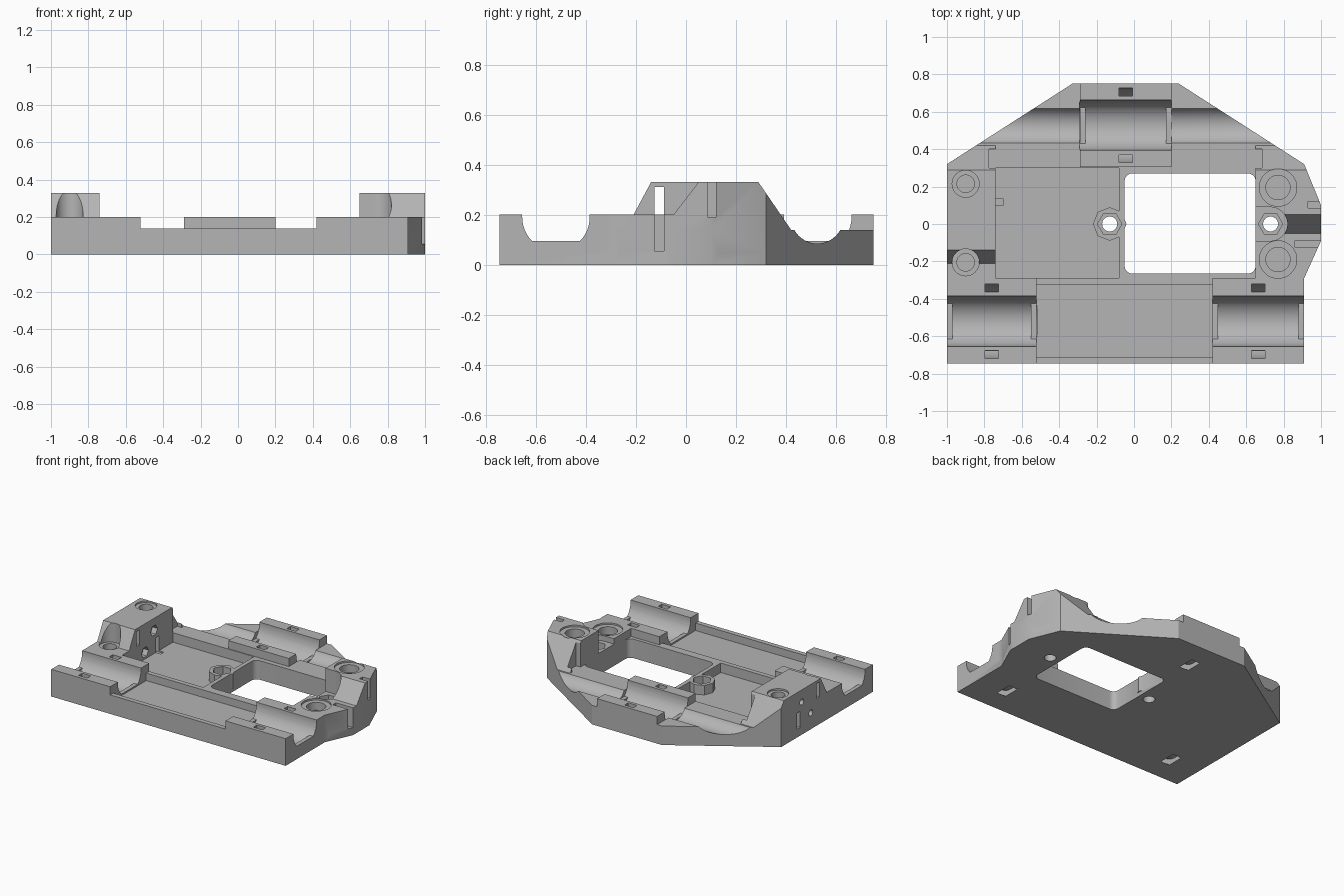
import bpy, math
from mathutils import Matrix, Vector

cube = bpy.data.objects.get("Cube")
if cube:
    bpy.data.objects.remove(cube, do_unlink=True)

grey = bpy.data.materials.new("plain_grey")
grey.use_nodes = True
grey.diffuse_color = (0.46, 0.46, 0.46, 1)
grey.node_tree.nodes["Principled BSDF"].inputs["Base Color"].default_value = grey.diffuse_color


def prism(points, lo, hi, axis="z", name="helper"):
    """Extrude a 2D profile: (x, y) along z, or (y, z) along x."""
    n = len(points)
    place = (lambda p, h: (p[0], p[1], h)) if axis == "z" else (lambda p, h: (h, p[0], p[1]))
    verts = [place(p, h) for h in (lo, hi) for p in points]
    faces = [tuple(reversed(range(n))), tuple(range(n, 2 * n))]
    faces += [(i, (i + 1) % n, n + (i + 1) % n, n + i) for i in range(n)]
    mesh = bpy.data.meshes.new(name)
    mesh.from_pydata(verts, [], faces)
    obj = bpy.data.objects.new(name, mesh)
    bpy.context.scene.collection.objects.link(obj)
    mesh.materials.append(grey)
    return obj


def box(x0, x1, y0, y1, z0, z1):
    return prism([(x0, y0), (x1, y0), (x1, y1), (x0, y1)], z0, z1)


def ring(cx, cy, r, n=48):
    return [(cx + r * math.cos(math.tau * i / n), cy + r * math.sin(math.tau * i / n)) for i in range(n)]


def combine(target, other, mode):
    mod = target.modifiers.new(mode, "BOOLEAN")
    mod.operation, mod.solver, mod.object = mode, "EXACT", other
    bpy.context.view_layer.objects.active = target
    bpy.ops.object.modifier_apply(modifier=mod.name)
    bpy.data.objects.remove(other, do_unlink=True)


def add(other):
    combine(body, other, "UNION")


def cut(other):
    combine(body, other, "DIFFERENCE")


TOP, MID, LOW, FLOOR = 0.33, 0.2, 0.14, 0.07
outline = [(-1, -0.745), (0.91, -0.745), (0.91, -0.29), (1, -0.09), (1, 0.1),
           (0.91, 0.32), (0.24, 0.75), (-0.33, 0.75), (-1, 0.32)]

# Base plate
body = prism(outline, 0, LOW, name="carriage_plate")

# Bearing blocks: x start, x end, y of the axis
bearings = [(-1, -0.52, -0.52), (0.42, 0.91, -0.52), (-0.29, 0.2, 0.527)]
add(box(-1, -0.52, -0.745, -0.29, 0.05, MID))
add(box(0.42, 0.91, -0.745, -0.29, 0.05, MID))
add(box(-0.29, 0.2, 0.305, 0.75, 0.05, MID))

# Side towers with sloped ends
for x0, x1, foot, crest in ((-1, -0.74, -0.21, -0.14), (0.65, 1, -0.05, 0.05)):
    add(box(x0, x1, -0.32, 0.1, 0.05, MID))
    add(prism([(foot, 0.05), (0.43, 0.05), (0.42, LOW), (0.29, TOP), (crest, TOP), (foot, MID)],
              x0, x1, "x"))
combine(body, prism(outline, -0.1, 1), "INTERSECT")

# Sunken pocket, front channel and rounded window
cut(box(-0.74, -0.08, -0.29, 0.3, FLOOR, 1))
cut(box(-0.52, 0.42, -0.71, -0.325, 0.085, 1))
window = []
for cx, cy, start in ((0.61, 0.23, 0), (-0.01, 0.23, 90), (-0.01, -0.225, 180), (0.61, -0.225, 270)):
    for k in range(7):
        a = math.radians(start + 15 * k)
        window.append((cx + 0.04 * math.cos(a), cy + 0.04 * math.sin(a)))
cut(prism(window, -1, 1))

# Rod groove along the rear wings
cut(prism(ring(0.525, 0.19, 0.105), -1.1, 1.1, "x"))

# Bearing cradles, end lips and cable tie channels
for x0, x1, y in bearings:
    cut(prism(ring(y, 0.19, 0.135), x0 - 0.0005, x1 + 0.0005, "x"))
    cut(box(x0 - 0.0005, x1 + 0.0005, y - 0.135, y + 0.135, 0.19, 0.4))
    for a in (x0, x1 - 0.03):
        add(box(a, a + 0.03, y - 0.11, y + 0.11, 0.04, 0.095))
    mid = (x0 + x1) / 2
    tie = prism(ring(y, 0.19, 0.2), mid - 0.036, mid + 0.036, "x")
    combine(tie, prism(ring(y, 0.19, 0.158), mid - 0.1, mid + 0.1, "x"), "DIFFERENCE")
    cut(tie)

# Nut bosses with hexagonal recess and through hole
add(prism(ring(-0.13, 0, 0.09, 8), 0.03, LOW))
cut(prism(ring(0.73, 0, 0.09), 0.16, 1))
cut(box(0.6, 0.73, -0.09, 0.09, 0.16, 1))
for x in (-0.13, 0.73):
    cut(prism(ring(x, 0, 0.065, 6), 0.08, 1))
    cut(prism(ring(x, 0, 0.04, 32), -1, 1))

# Screw seats on the corners
for x, y, r, z in ((-0.9, 0.215, 0.072, TOP), (-0.9, -0.205, 0.072, MID),
                   (0.77, 0.195, 0.1, TOP), (0.77, -0.19, 0.1, MID)):
    cut(prism(ring(x, y, r), z - 0.012, 1))
    plug = prism(ring(x, y, r * 0.65, 32), z - 0.07, 1)
    cut(plug)

# Tie slots through the towers and notches in the rear slopes
cut(box(-1.1, -0.7, -0.125, -0.088, MID, 0.31))
cut(box(-1.1, -0.7, 0.1, 0.137, 0.06, 0.18))
cut(box(0.86, 1.1, -0.125, -0.088, 0.055, MID + 0.1))
cut(box(0.93, 1.1, 0.085, 0.12, 0.19, 1))
for x in (-0.775, 0.65):
    cut(box(x, x + 0.035, 0.3, 0.4, LOW, 1))

# Cross holes in the tall side tower
for y, z in ((0.08, 0.24), (-0.025, 0.12)):
    cut(prism(ring(y, z, 0.022, 24), -1.1, -0.6, "x"))
    cut(prism(ring(y, z, 0.04, 6), -0.78, -0.7, "x"))

# Smooth the round cuts and keep the edges crisp
bpy.ops.object.select_all(action="DESELECT")
body.select_set(True)
bpy.context.view_layer.objects.active = body
bpy.ops.object.shade_smooth_by_angle(angle=math.radians(25))
